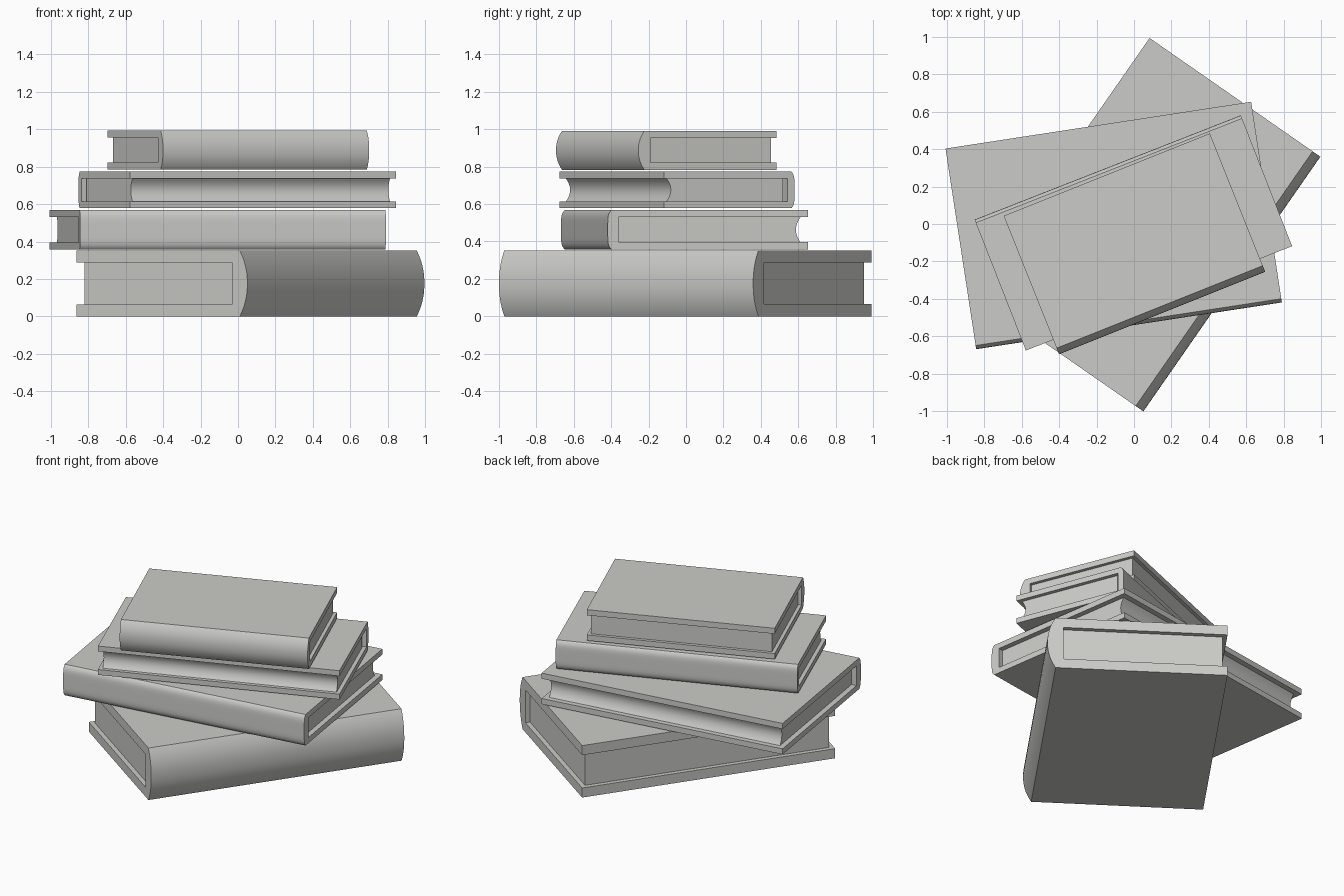
import bpy, bmesh, math
from mathutils import Matrix

if "Cube" in bpy.data.objects:
    bpy.data.objects.remove(bpy.data.objects["Cube"])

mat = bpy.data.materials.new("warm grey")
mat.diffuse_color = (0.6, 0.6, 0.58, 1)
mat.use_nodes = True
mat.node_tree.nodes["Principled BSDF"].inputs["Base Color"].default_value = mat.diffuse_color


def extrude_profile(name, profile, x0, x1, matrix):
    """Sweep a closed (across, height) profile along the spine direction."""
    bm = bmesh.new()
    ends = [[bm.verts.new((x, a, z)) for a, z in profile] for x in (x0, x1)]
    n = len(profile)
    bm.faces.new(ends[0])
    bm.faces.new(ends[1][::-1])
    for i in range(n):
        j = (i + 1) % n
        bm.faces.new((ends[0][i], ends[1][i], ends[1][j], ends[0][j]))
    bmesh.ops.recalc_face_normals(bm, faces=bm.faces)
    mesh = bpy.data.meshes.new(name)
    bm.to_mesh(mesh)
    bm.free()
    mesh.materials.append(mat)
    ob = bpy.data.objects.new(name, mesh)
    bpy.context.collection.objects.link(ob)
    ob.matrix_world = matrix
    bpy.ops.object.select_all(action='DESELECT')
    ob.select_set(True)
    bpy.context.view_layer.objects.active = ob
    bpy.ops.object.shade_smooth_by_angle(angle=math.radians(35))


def book(name, corner, angle, length, width, z0, z1, board, spine,
         bulge, power, inset, hollow=0.0, gap=0.0):
    m = Matrix.Translation((*corner, z0)) @ Matrix.Rotation(math.radians(angle), 4, 'Z')
    h = z1 - z0
    steps = 20
    # cover: rounded spine, then the two boards as a C shape
    cover = []
    for i in range(steps + 1):
        s = -math.cos(math.pi * i / steps)
        cover.append((bulge * abs(s) ** power, h / 2 * (1 + s)))
    cover += [(width, h), (width, h - board), (spine, h - board),
              (spine, board), (width, board), (width, 0)]
    extrude_profile(name + "_cover", cover, 0, length, m)
    # page block: fore edge is straight or hollow
    fore = width - inset
    pages = [(spine + gap, h - board), (spine + gap, board)]
    n = 10 if hollow else 1
    for i in range(n + 1):
        s = 2 * i / n - 1
        pages.append((fore - hollow * (1 - s * s),
                      board + (h - 2 * board) * i / n))
    extrude_profile(name + "_pages", pages, inset, length - inset, m)


book("bottom_book", (0.05, -1.0), 55.2, 1.655, 1.11, 0.0, 0.352, 0.065, 0.10,
     0.05, 2.2, 0.03)
book("second_book", (-0.842, -0.668), 8.7, 1.65, 1.083, 0.358, 0.568, 0.038, 0.058,
     0.02, 6, 0.035, hollow=0.025)
book("third_book", (0.57, 0.58), 201.4, 1.526, 0.75, 0.578, 0.773, 0.036, 0.04,
     0.018, 6, 0.025, hollow=0.025, gap=0.015)
book("top_book", (-0.40, -0.695), 21.8, 1.185, 0.795, 0.783, 0.992, 0.038, 0.07,
     0.035, 2.2, 0.022)
